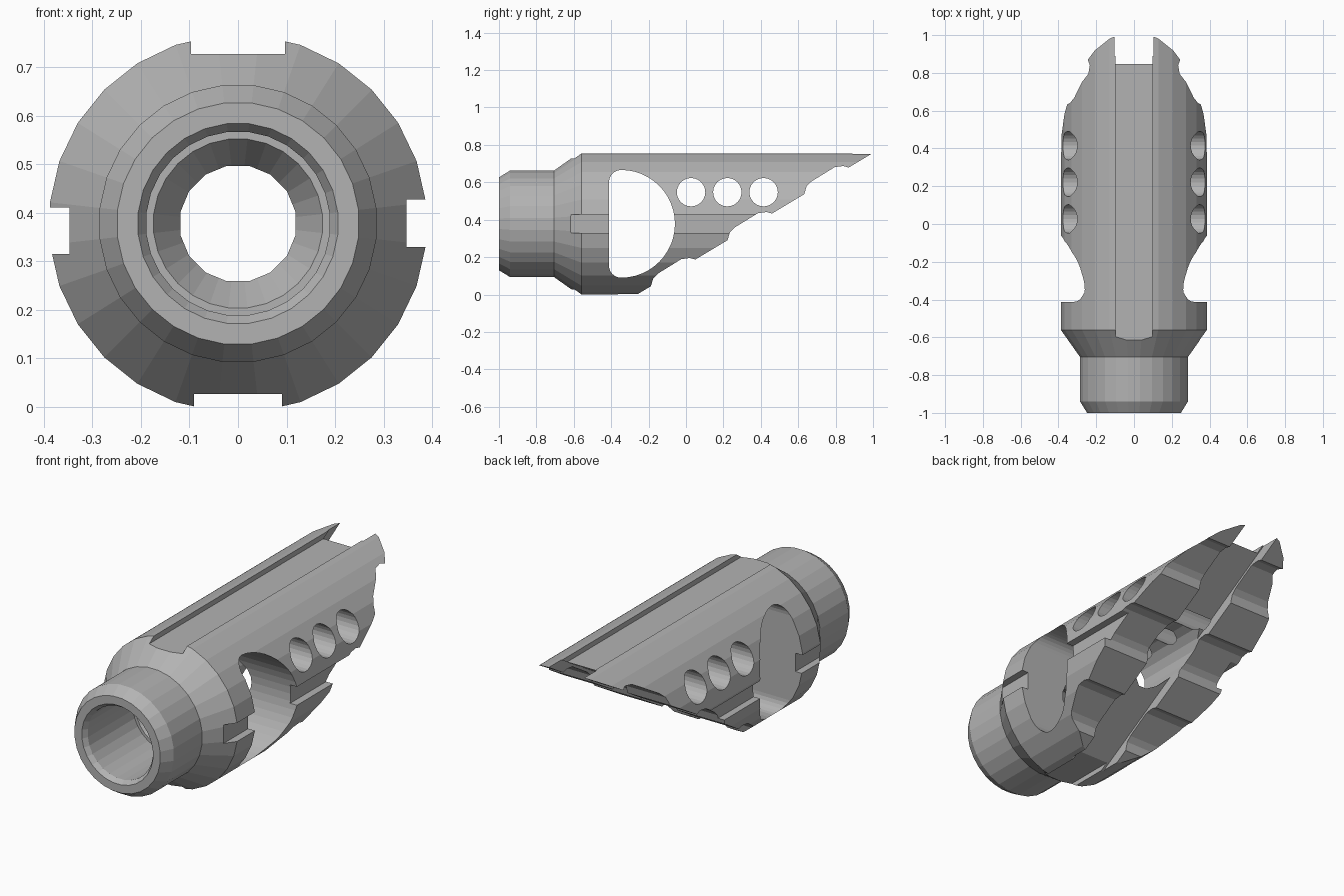
import bpy, bmesh
from math import sin, cos, pi, radians

cube = bpy.data.objects.get("Cube")
if cube:
    bpy.data.objects.remove(cube, do_unlink=True)

AXIS = 0.378      # height of the barrel axis
SLOPE = 0.6       # rise of the slanted rear cut

steel = bpy.data.materials.new("grey steel")
steel.use_nodes = True
steel.diffuse_color = (0.45, 0.45, 0.45, 1)
steel.node_tree.nodes["Principled BSDF"].inputs["Base Color"].default_value = (0.45, 0.45, 0.45, 1)


def make_object(name, bm):
    bmesh.ops.recalc_face_normals(bm, faces=bm.faces[:])
    mesh = bpy.data.meshes.new(name)
    bm.to_mesh(mesh)
    bm.free()
    obj = bpy.data.objects.new(name, mesh)
    bpy.context.scene.collection.objects.link(obj)
    return obj


def lathe(name, profile, sides):
    """Closed solid turned about the barrel axis from (y, radius) points."""
    bm = bmesh.new()
    rings = []
    for y, r in profile:
        angles = [2 * pi * (i + 0.5) / sides for i in range(sides)]
        rings.append([bm.verts.new((r * cos(a), y, AXIS + r * sin(a))) for a in angles])
    for a, b in zip(rings, rings[1:]):
        for i in range(sides):
            j = (i + 1) % sides
            bm.faces.new((a[i], a[j], b[j], b[i]))
    bm.faces.new(rings[0])
    bm.faces.new(rings[-1])
    return make_object(name, bm)


def prism(name, outline, x0, x1):
    """Solid with a (y, z) outline, spanning x0 to x1."""
    bm = bmesh.new()
    ends = [[bm.verts.new((x, y, z)) for y, z in outline] for x in (x0, x1)]
    n = len(outline)
    for i in range(n):
        j = (i + 1) % n
        bm.faces.new((ends[0][i], ends[0][j], ends[1][j], ends[1][i]))
    for end in ends:
        bm.faces.new(end)
    return make_object(name, bm)


def box(name, x0, x1, z0, z1):
    return prism(name, [(-0.69, z0), (1.3, z0), (1.3, z1), (-0.69, z1)], x0, x1)


def arc(y, z, r, start, end, steps):
    angles = [radians(start + (end - start) * i / steps) for i in range(steps + 1)]
    return [(y + r * cos(a), z + r * sin(a)) for a in angles]


# Turned outer body
body = lathe("muzzle_brake_body", [(-1, 0.25), (-0.94, 0.287), (-0.705, 0.287),
                                   (-0.56, 0.39), (1.02, 0.39)], 28)

cutters = []

# Socket with chamfered mouth and tapered seat, then the narrow bore
cutters.append(lathe("socket_cutter", [(-1.05, 0.207), (-1, 0.207), (-0.975, 0.19),
                                       (-0.6, 0.19), (-0.6, 0.175), (-0.5, 0.11)], 28))
cutters.append(lathe("bore_cutter", [(-0.7, 0.121), (1.1, 0.121)], 16))

# Lengthwise slots on the four sides
cutters.append(box("top_slot_cutter", -0.097, 0.097, 0.727, 0.9))
cutters.append(box("bottom_slot_cutter", -0.091, 0.091, -0.2, 0.027))
cutters.append(box("left_slot_cutter", 0.347, 0.6, 0.33, 0.427))
cutters.append(box("right_slot_cutter", -0.6, -0.347, 0.315, 0.411))

# D-shaped side window
window = (arc(-0.347, AXIS, 0.288, -90, 90, 24)
          + arc(-0.347, AXIS + 0.223, 0.065, 90, 180, 6)[1:]
          + arc(-0.347, AXIS - 0.223, 0.065, 180, 270, 6)[:-1])
cutters.append(prism("window_cutter", window, -0.7, 0.7))

# Three round ports through the sides
for i in range(3):
    port = arc(0.027 + 0.194 * i, 0.547, 0.076, 0, 345, 23)
    cutters.append(prism("port_cutter", port, -0.7, 0.7))


# Slanted rear cut with three scalloped grooves
def cut_height(y):
    return 0.757 - SLOPE * (1 - y)


slant = [(1.3, cut_height(1.3))]
for i in range(3):
    y = 0.87 - 0.41 * i
    z = cut_height(y)
    for dy, dz in ((0, 0), (-0.03, 0.008), (-0.075, 0.002), (-0.2, -0.075),
                   (-0.225, -0.1), (-0.238, -0.143)):
        slant.append((y + dy, z + dz))
slant += [(-0.4, cut_height(-0.4)), (-0.4, -0.5), (1.3, -0.5)]
cutters.append(prism("rear_cutter", slant, -0.7, 0.7))

# Deeper channel down the middle of the slanted face
depth = 0.062
channel = [(1.3, cut_height(1.3) + depth), (-0.38, cut_height(-0.38) + depth),
           (-0.38, -0.5), (1.3, -0.5)]
cutters.append(prism("channel_cutter", channel, -0.103, 0.103))

# Carve the body, then discard the cutters
for cutter in cutters:
    cutter.hide_render = True
    mod = body.modifiers.new(cutter.name, 'BOOLEAN')
    mod.operation = 'DIFFERENCE'
    mod.solver = 'EXACT'
    mod.object = cutter
bpy.context.view_layer.update()
graph = bpy.context.evaluated_depsgraph_get()
carved = bpy.data.meshes.new_from_object(body.evaluated_get(graph))
body.modifiers.clear()
body.data = carved
for cutter in cutters:
    bpy.data.objects.remove(cutter, do_unlink=True)

carved.materials.clear()
carved.materials.append(steel)
for face in carved.polygons:
    face.material_index = 0
    face.use_smooth = False
